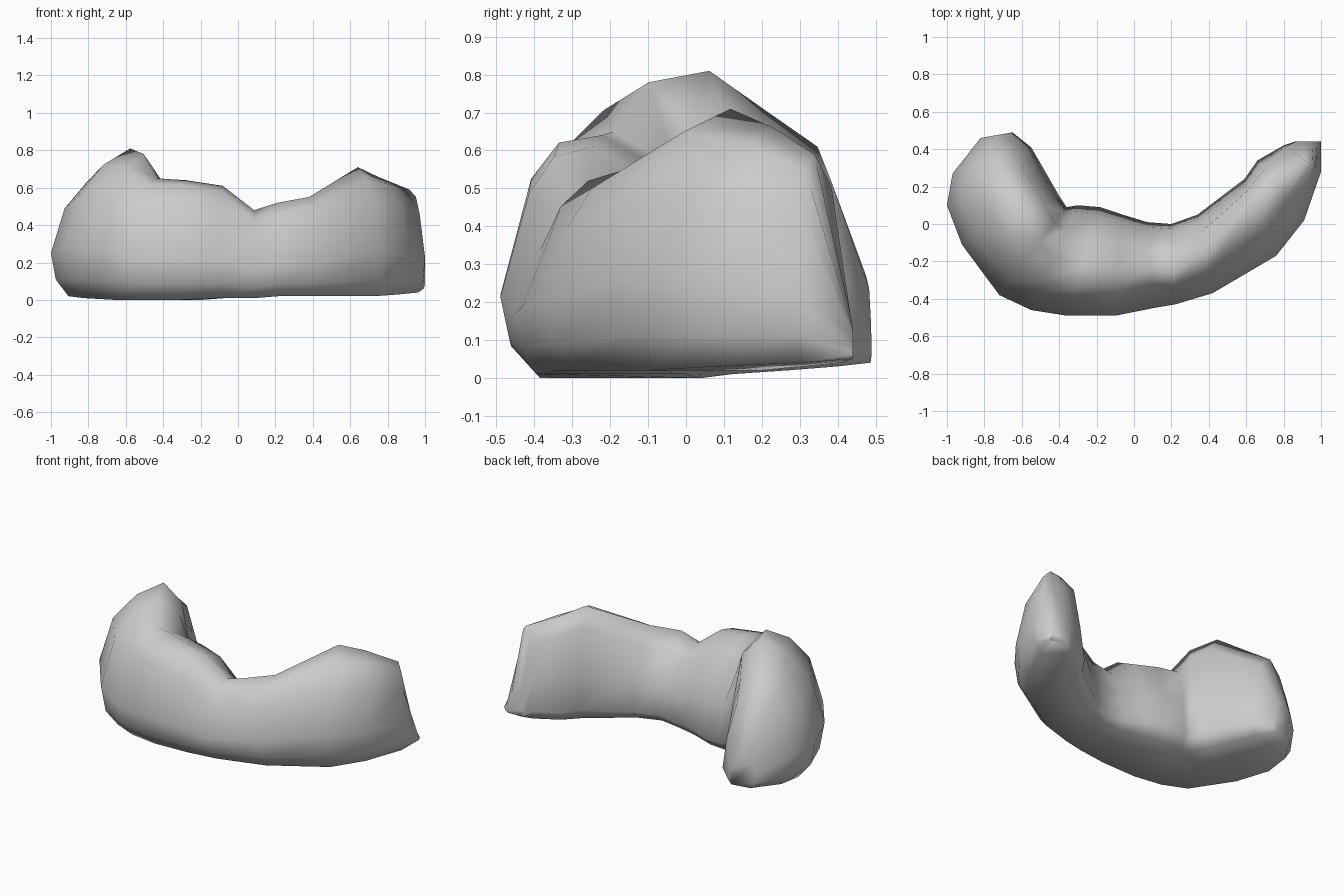
import bpy, bmesh, math
from mathutils import Vector

cube = bpy.data.objects.get("Cube")
if cube:
    bpy.data.objects.remove(cube, do_unlink=True)

# One stone colour
stone = bpy.data.materials.new("grey stone")
stone.use_nodes = True
colour = (0.6, 0.6, 0.6, 1)
stone.diffuse_color = colour
stone.node_tree.nodes["Principled BSDF"].inputs["Base Color"].default_value = colour

# Stations along the crescent:
# outer edge, inner edge, height, crest position, base, fullness of the outer shoulder
stations = [
    ((-.82, .46), (-.65, .49), .27, .50, .04, .0),
    ((-.97, .27), (-.55, .41), .61, .55, .03, .0),
    ((-1.0, .10), (-.48, .29), .70, .62, .02, .0),
    ((-.92, -.11), (-.40, .15), .81, .66, .01, .0),
    ((-.72, -.38), (-.36, .09), .78, .60, .00, .2),
    ((-.55, -.46), (-.30, .10), .65, .48, .00, .8),
    ((-.36, -.49), (-.18, .09), .64, .46, .00, 1),
    ((-.10, -.49), (-.06, .05), .61, .45, .01, .8),
    ((.10, -.45), (.07, .01), .48, .45, .01, .0),
    ((.22, -.43), (.20, .00), .52, .40, .02, -.3),
    ((.42, -.37), (.34, .05), .55, .50, .02, .2),
    ((.76, -.17), (.59, .24), .71, .70, .02, .3),
    ((.91, .02), (.66, .34), .66, .66, .03, .5),
    ((1.0, .28), (.80, .42), .59, .42, .04, .5),
    ((1.0, .44), (.86, .44), .14, .50, .05, .0),
]


def section(outer, inner, height, crest, base, full):
    """Closed rock profile from the outer foot over the crest to the inner foot."""
    a, b = Vector(outer), Vector(inner)
    shape = [(.18, 0), (.05, .13), (0, .34), (.14, .69 + .13 * full),
             (crest * .58, .89 + .08 * full), (crest, 1),
             (crest + (1 - crest) * .55, .85), (.94, .45), (1, .1), (.9, 0)]
    for across, up in shape:
        p = a.lerp(b, across)
        yield (p.x, p.y, base + (height - base) * up)


# Loft the rings and close both ends
bm = bmesh.new()
rings = [[bm.verts.new(p) for p in section(*s)] for s in stations]
count = len(rings[0])
for first, second in zip(rings, rings[1:]):
    for i in range(count):
        j = (i + 1) % count
        bm.faces.new((first[i], first[j], second[j], second[i]))
bm.faces.new(rings[0])
bm.faces.new(rings[-1])
bmesh.ops.recalc_face_normals(bm, faces=bm.faces)

mesh = bpy.data.meshes.new("curved_rock")
bm.to_mesh(mesh)
bm.free()
mesh.materials.append(stone)
rock = bpy.data.objects.new("curved_rock", mesh)
bpy.context.collection.objects.link(rock)
bpy.context.view_layer.objects.active = rock
rock.select_set(True)
bpy.ops.object.shade_smooth_by_angle(angle=math.radians(85))
